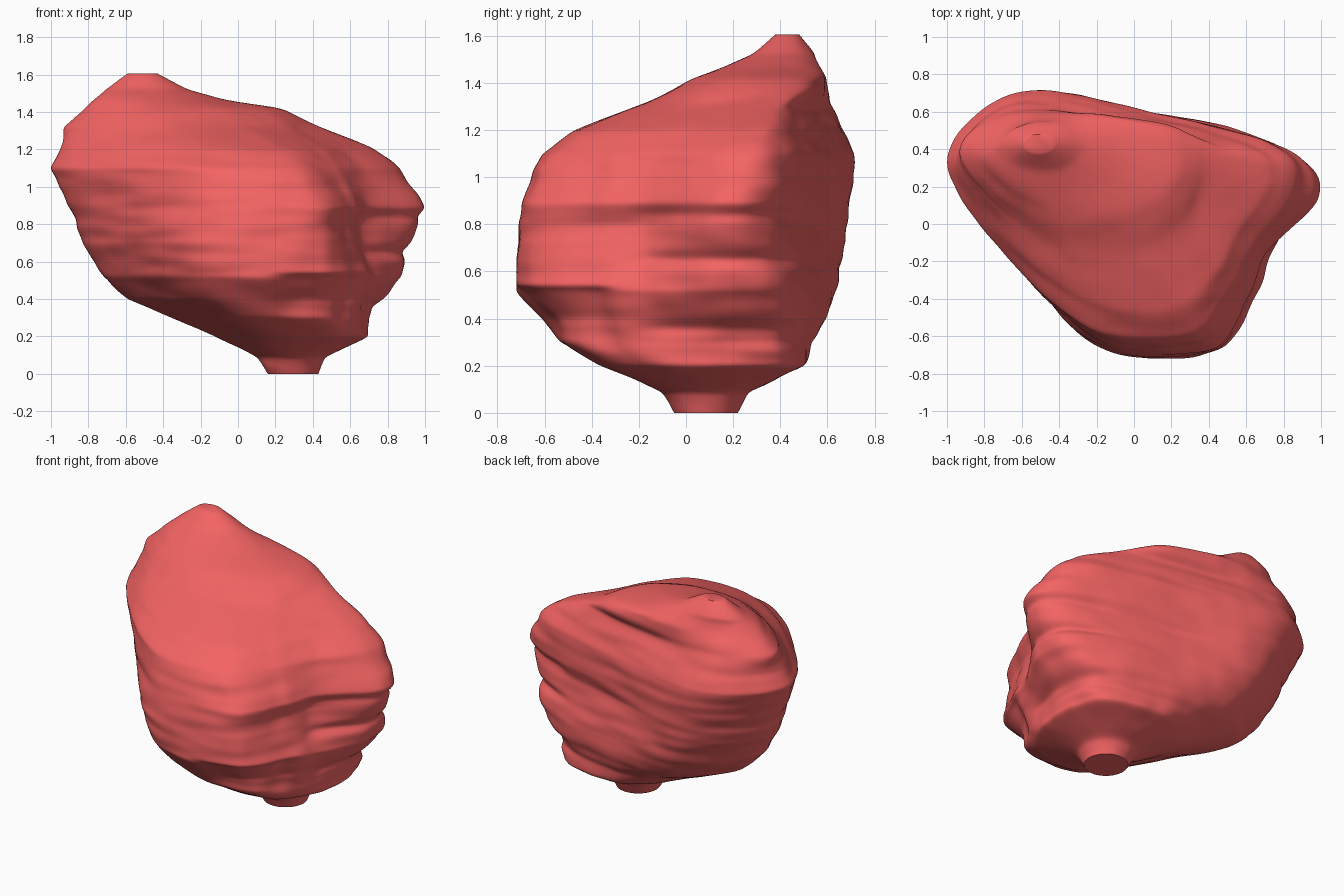
import bpy, bmesh, math
from mathutils import Vector, noise

if "Cube" in bpy.data.objects:
    bpy.data.objects.remove(bpy.data.objects["Cube"])

# Outlines seen from above: left, back, right tip, notch, front, left front
LOW = [(-.35, .22), (-.1, .47), (.2, .52), (.62, .41), (.7, .16),
       (.68, -.1), (.61, -.32), (.44, -.52), (.02, -.5), (-.22, -.1)]
MID = [(-.87, .3), (-.5, .68), (.1, .58), (.82, .38), (.97, .13),
       (.68, -.15), (.6, -.36), (.4, -.68), (-.18, -.65), (-.6, -.22)]
HIGH = [(-.95, .38), (-.65, .64), (-.1, .58), (.55, .43), (.66, .28),
        (.5, 0), (.36, -.2), (.15, -.34), (-.28, -.29), (-.72, .03)]
ROUND = [(-math.cos(math.tau * i / 10), math.sin(math.tau * i / 10)) for i in range(10)]
KEYS = [(.04, ROUND), (.26, LOW), (.8, MID), (1.3, HIGH), (1.49, ROUND)]

# Height, then x and y limits of the body at that height
LIMITS = [
    (0, .16, .43, -.05, .22), (.09, .1, .47, -.1, .27), (.2, -.12, .69, -.36, .51),
    (.3, -.36, .7, -.54, .53), (.4, -.59, .77, -.61, .6), (.52, -.72, .87, -.72, .64),
    (.7, -.83, .92, -.72, .67), (.89, -.9, 1, -.7, .7), (1.1, -1, .87, -.61, .72),
    (1.2, -.95, .74, -.47, .67), (1.32, -.93, .44, -.16, .61), (1.42, -.82, .23, .04, .59),
    (1.46, -.77, -.05, .14, .57), (1.52, -.71, -.27, .28, .55), (1.605, -.59, -.43, .38, .48)]
SIDES, LAYERS = 160, 170


def between(rows, z):
    for a, b in zip(rows, rows[1:]):
        if z <= b[0]:
            return a, b, max(0, (z - a[0]) / (b[0] - a[0]))
    return rows[-1], rows[-1], 0


def ramp(value, start, end):
    t = max(0, min(1, (value - start) / (end - start)))
    return t * t * (3 - 2 * t)


def closed_curve(points, t):
    n = len(points)
    i, f = int(t * n), t * n - int(t * n)
    a, b, c, d = [points[(i + k) % n] for k in (-1, 0, 1, 2)]
    return (b * 2 + (c - a) * f + (a * 2 - b * 5 + c * 4 - d) * f ** 2
            + (b * 3 - a - c * 3 + d) * f ** 3) / 2


def fit(points, z):
    # Stretch an outline to the limits at height z
    a, b, f = between(LIMITS, z)
    x0, x1, y0, y1 = [u + (v - u) * f for u, v in zip(a[1:], b[1:])]
    xs, ys = [p[0] for p in points], [p[1] for p in points]
    sx, sy = (x1 - x0) / (max(xs) - min(xs)), (y1 - y0) / (max(ys) - min(ys))
    return [(x0 + (x - min(xs)) * sx, y0 + (y - min(ys)) * sy) for x, y in zip(xs, ys)]


def section(z):
    a, b, f = between(KEYS, z)
    mix = [Vector(p).lerp(Vector(q), f) for p, q in zip(fit(a[1], z), fit(b[1], z))]
    ring = [Vector(p) for p in fit([closed_curve(mix, j / SIDES) for j in range(SIDES)], z)]
    centre = sum(ring, Vector((0, 0))) / SIDES
    out = []
    for q in ring:
        # Weathered strata: nearly horizontal, irregular ripples
        r = .013 * noise.noise(Vector((q.x * 3, q.y * 3, z * 14)))
        r += .008 * noise.noise(Vector((q.x * 9, q.y * 9, z * 5)))
        # Stepped ledges on the right lobe
        side = ramp(q.x, .5, .7) * ramp(q.y, -.3, -.05)
        for edge in (.4, .69, .88):
            r -= .025 * side * math.exp(-((z - edge + .04) / .03) ** 2)
        # Undercut beneath the front right block
        under = ramp(q.x, .15, .3) * ramp(-q.y, .25, .42)
        r -= .035 * under * ramp(z, .24, .36) * (1 - ramp(z, .52, .54))
        q = q + (q - centre).normalized() * r * min(1, z * 8, (1.61 - z) * 8)
        out.append((max(-1, min(1, q.x)), max(-.72, min(.72, q.y)), z))
    return out


# Rock body
bm = bmesh.new()
rings = [[bm.verts.new(c) for c in section(1.605 * i / LAYERS)] for i in range(LAYERS + 1)]
for low, high in zip(rings, rings[1:]):
    for j in range(SIDES):
        k = (j + 1) % SIDES
        bm.faces.new((low[j], low[k], high[k], high[j]))
bm.faces.new(rings[0])
bm.faces.new(rings[-1])
# Soften the strata a little
for _ in range(3):
    bmesh.ops.smooth_vert(bm, verts=[v for ring in rings[1:-1] for v in ring], factor=.5,
                          use_axis_x=True, use_axis_y=True, use_axis_z=True)
bmesh.ops.recalc_face_normals(bm, faces=bm.faces)
mesh = bpy.data.meshes.new("rock")
bm.to_mesh(mesh)
bm.free()
rock = bpy.data.objects.new("rock", mesh)
bpy.context.collection.objects.link(rock)
red = bpy.data.materials.new("red_stone")
red.diffuse_color = (.9, .125, .125, 1)
red.use_nodes = True
red.node_tree.nodes["Principled BSDF"].inputs["Base Color"].default_value = red.diffuse_color
mesh.materials.append(red)
bpy.context.view_layer.objects.active = rock
rock.select_set(True)
bpy.ops.object.shade_smooth_by_angle(angle=math.radians(50))
